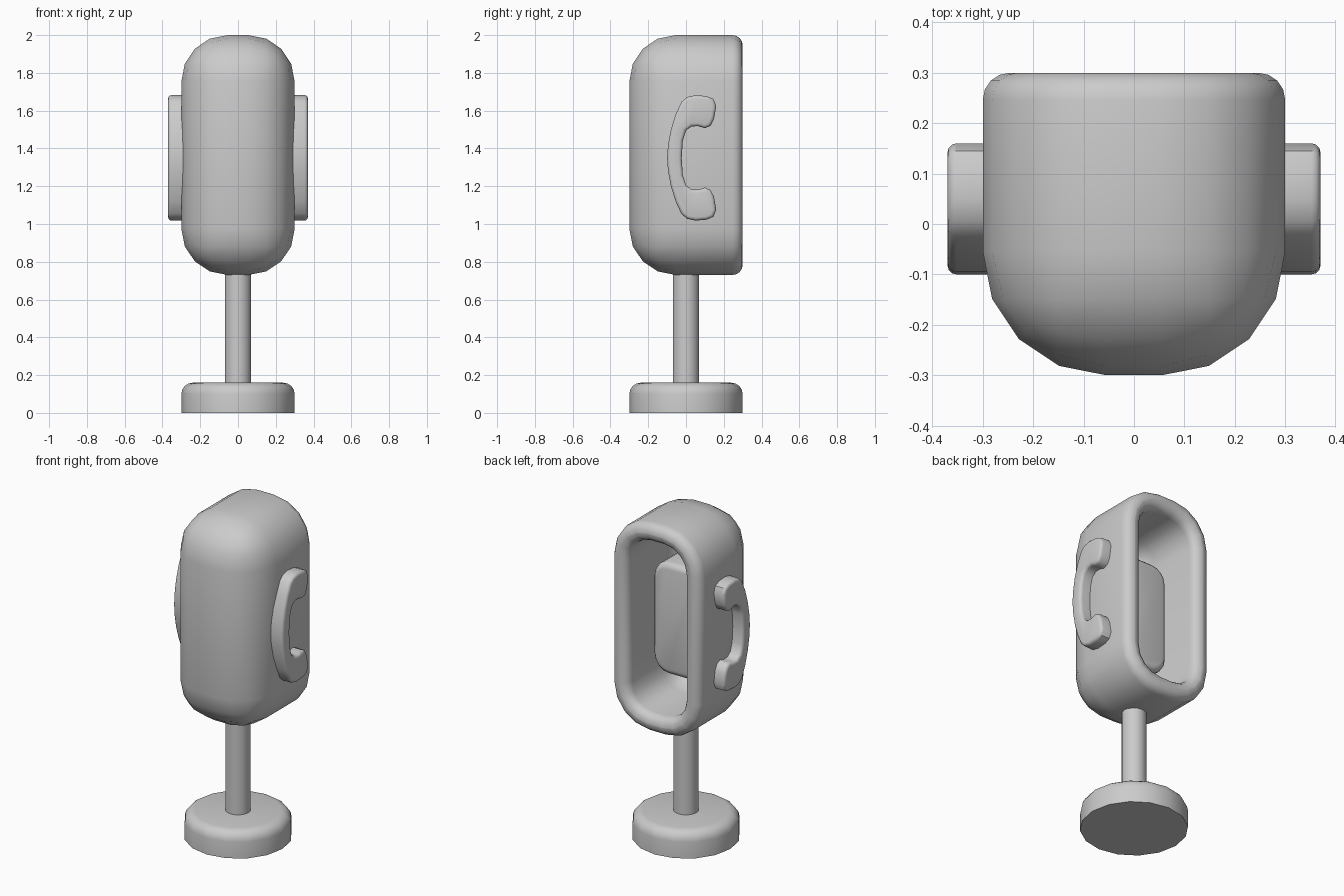
import bpy, bmesh
from math import radians
from mathutils import Matrix

if "Cube" in bpy.data.objects:
    bpy.data.objects.remove(bpy.data.objects["Cube"])


def finish(name, bm, angle=40):
    mesh = bpy.data.meshes.new(name)
    bm.to_mesh(mesh)
    bm.free()
    ob = bpy.data.objects.new(name, mesh)
    bpy.context.collection.objects.link(ob)
    bpy.ops.object.select_all(action='DESELECT')
    ob.select_set(True)
    bpy.context.view_layer.objects.active = ob
    bpy.ops.object.shade_smooth_by_angle(angle=radians(angle))
    return ob


def box(x0, x1, y0, y1, z0, z1):
    bm = bmesh.new()
    bmesh.ops.create_cube(bm, size=1)
    size, mid = (x1 - x0, y1 - y0, z1 - z0), ((x0 + x1) / 2, (y0 + y1) / 2, (z0 + z1) / 2)
    bmesh.ops.scale(bm, vec=size, verts=bm.verts)
    bmesh.ops.translate(bm, vec=mid, verts=bm.verts)
    return bm


def bevel(bm, edges, width, segments):
    bmesh.ops.bevel(bm, geom=edges, offset=width, offset_type='OFFSET', segments=segments,
                    profile=0.5, affect='EDGES', clamp_overlap=False)


def cylinder(name, radius, z0, z1, top_bevel=0):
    bm = bmesh.new()
    bmesh.ops.create_cone(bm, cap_ends=True, segments=16, radius1=radius, radius2=radius,
                          depth=z1 - z0, matrix=Matrix.Translation((0, 0, (z0 + z1) / 2)))
    if top_bevel:
        bevel(bm, [e for e in bm.edges if all(v.co.z > z1 - 0.001 for v in e.verts)], top_bevel, 4)
    return finish(name, bm)


# Round base and post
cylinder("base", 0.3, 0, 0.16, 0.06)
cylinder("post", 0.07, 0.14, 0.76)

# Hood: rounded shell, open at the back, with a thick rounded rim
bm = box(-0.3, 0.3, -0.3, 0.3, 0.73, 2.0)
bmesh.ops.delete(bm, geom=[f for f in bm.faces if f.normal.y > 0.5], context='FACES_ONLY')
bevel(bm, [e for e in bm.edges if not e.is_boundary], 0.245, 4)
hood = finish("hood", bm, 80)
shell = hood.modifiers.new("shell", 'SOLIDIFY')
shell.thickness = 0.11
shell.offset = -1
shell.use_even_offset = True
rim = hood.modifiers.new("rim", 'BEVEL')
rim.width = 0.054
rim.segments = 4
rim.limit_method = 'ANGLE'
rim.angle_limit = radians(60)
rim.use_clamp_overlap = False

# Telephone unit on the inner wall of the hood
bm = box(-0.165, 0.165, -0.22, 0.09, 1.0, 1.68)
bevel(bm, [e for e in bm.edges if abs(e.verts[0].co.y - e.verts[1].co.y) > 0.1], 0.1, 4)
bevel(bm, [e for e in bm.edges if all(v.co.y > 0.089 for v in e.verts)], 0.035, 3)
finish("phone_unit", bm)

# Handset relief: upper half of the outline (y, height above middle), mirrored in z and x
half = [(-0.1, 0), (-0.095, 0.07), (-0.08, 0.15), (-0.055, 0.23), (-0.025, 0.295), (0.005, 0.322),
        (0.05, 0.332), (0.11, 0.327), (0.145, 0.312), (0.16, 0.275), (0.148, 0.205), (0.13, 0.17),
        (0.1, 0.157), (0.065, 0.168), (0.03, 0.167), (0.0, 0.145), (-0.017, 0.09), (-0.023, 0)]
outline = half + [(y, -z) for y, z in half[-2:0:-1]]
bm = bmesh.new()
face = bm.faces.new([bm.verts.new((0.27, y, 1.35 + z)) for y, z in outline])
out = bmesh.ops.extrude_face_region(bm, geom=[face])
bmesh.ops.translate(bm, vec=(0.1, 0, 0), verts=[g for g in out['geom'] if isinstance(g, bmesh.types.BMVert)])
bmesh.ops.recalc_face_normals(bm, faces=bm.faces)
bevel(bm, [e for e in bm.edges if all(v.co.x > 0.369 for v in e.verts)], 0.018, 3)
handset = finish("handsets", bm)
mirror = handset.modifiers.new("both_sides", 'MIRROR')
mirror.use_axis[0] = True
